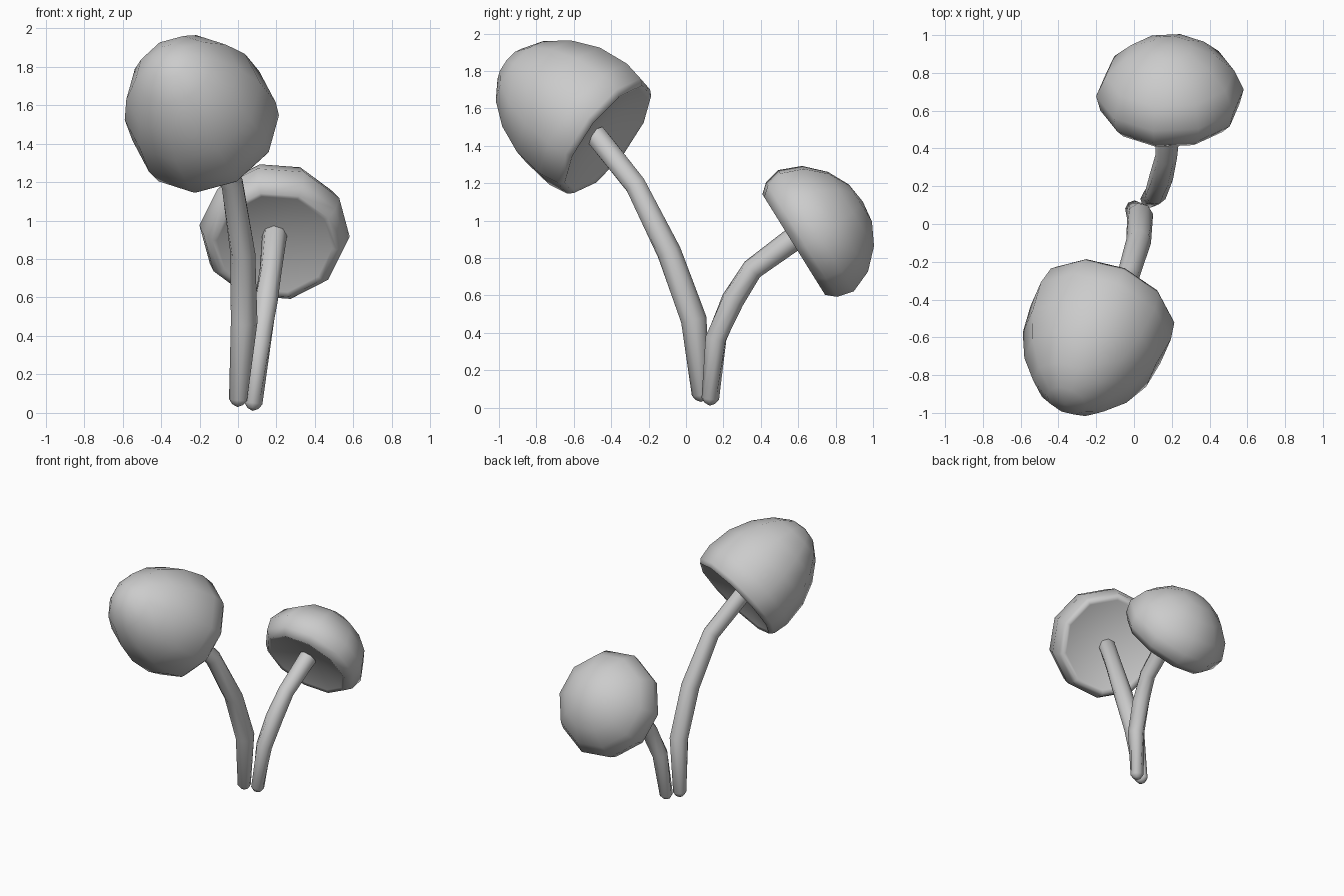
import bpy, bmesh, math
from mathutils import Vector

cube = bpy.data.objects.get("Cube")
if cube:
    bpy.data.objects.remove(cube, do_unlink=True)

GREY = (0.6, 0.6, 0.6, 1)
mat = bpy.data.materials.new("plain_grey")
mat.use_nodes = True
mat.diffuse_color = GREY
mat.node_tree.nodes["Principled BSDF"].inputs["Base Color"].default_value = GREY


def loft(name, rings, sides, smooth_angle, phase=0):
    """Skin rings given as (centre, axis, radius); a zero radius closes to a point."""
    bm = bmesh.new()
    loops = []
    for centre, axis, radius in rings:
        if radius == 0:
            loops.append([bm.verts.new(centre)] * sides)
            continue
        turn = Vector(axis).to_track_quat('Z', 'Y')
        angles = [math.radians(phase) + k * math.tau / sides for k in range(sides)]
        loops.append([bm.verts.new(centre + turn @ Vector((radius * math.cos(a), radius * math.sin(a), 0)))
                      for a in angles])
    for low, high in zip(loops, loops[1:]):
        for k in range(sides):
            n = (k + 1) % sides
            bm.faces.new(list(dict.fromkeys((low[k], low[n], high[n], high[k]))))
    bmesh.ops.recalc_face_normals(bm, faces=bm.faces)
    mesh = bpy.data.meshes.new(name)
    bm.to_mesh(mesh)
    bm.free()
    obj = bpy.data.objects.new(name, mesh)
    bpy.context.collection.objects.link(obj)
    mesh.materials.append(mat)
    bpy.ops.object.select_all(action='DESELECT')
    obj.select_set(True)
    bpy.context.view_layer.objects.active = obj
    bpy.ops.object.shade_smooth_by_angle(angle=math.radians(smooth_angle))


def stem(name, path, radii):
    """Bent tube with a pointed foot and a closed top."""
    pts = [Vector(p) for p in path]
    rings = []
    for i, p in enumerate(pts):
        axis = (pts[min(i + 1, len(pts) - 1)] - pts[max(i - 1, 0)]).normalized()
        rings.append((p, axis, radii[i]))
    foot, top = rings[0], rings[-1]
    rings.insert(0, (foot[0] - foot[1] * 0.025, foot[1], foot[2] * 0.6))
    rings.insert(0, (foot[0] - foot[1] * 0.038, foot[1], 0))
    rings.append((top[0] + top[1] * 0.01, top[1], 0))
    loft(name, rings, 8, 60)


def cap(name, base, axis, phase, profile):
    """Dome turned round its axis; profile is (height, radius), from the hollow underside to the apex."""
    base, axis = Vector(base), Vector(axis).normalized()
    loft(name, [(base + axis * h, axis, r) for h, r in profile], 10, 80, phase)


# Tall mushroom leaning to the front
stem("tall_stem",
     [(0, 0.078, 0.068), (0.032, 0.042, 0.47), (0.025, -0.09, 0.83), (-0.03, -0.27, 1.19), (-0.16, -0.485, 1.46)],
     [0.047, 0.07, 0.066, 0.06, 0.062])
cap("tall_cap", (-0.13, -0.417, 1.435), (-0.33, -0.75, 0.57), 18,
    [(0.08, 0), (0.01, 0.325), (0.0, 0.35), (0.03, 0.375), (0.14, 0.395), (0.32, 0.375),
     (0.48, 0.31), (0.61, 0.215), (0.69, 0.11), (0.715, 0)])

# Short mushroom leaning to the back
stem("short_stem",
     [(0.08, 0.13, 0.048), (0.115, 0.16, 0.37), (0.145, 0.25, 0.575), (0.17, 0.355, 0.74), (0.19, 0.6, 0.92)],
     [0.047, 0.059, 0.063, 0.058, 0.065])
cap("short_cap", (0.19, 0.576, 0.872), (0, 0.85, 0.53), 5,
    [(0.06, 0), (0.008, 0.3), (0.0, 0.325), (0.05, 0.37), (0.14, 0.392), (0.26, 0.342),
     (0.36, 0.24), (0.42, 0.12), (0.435, 0)])
